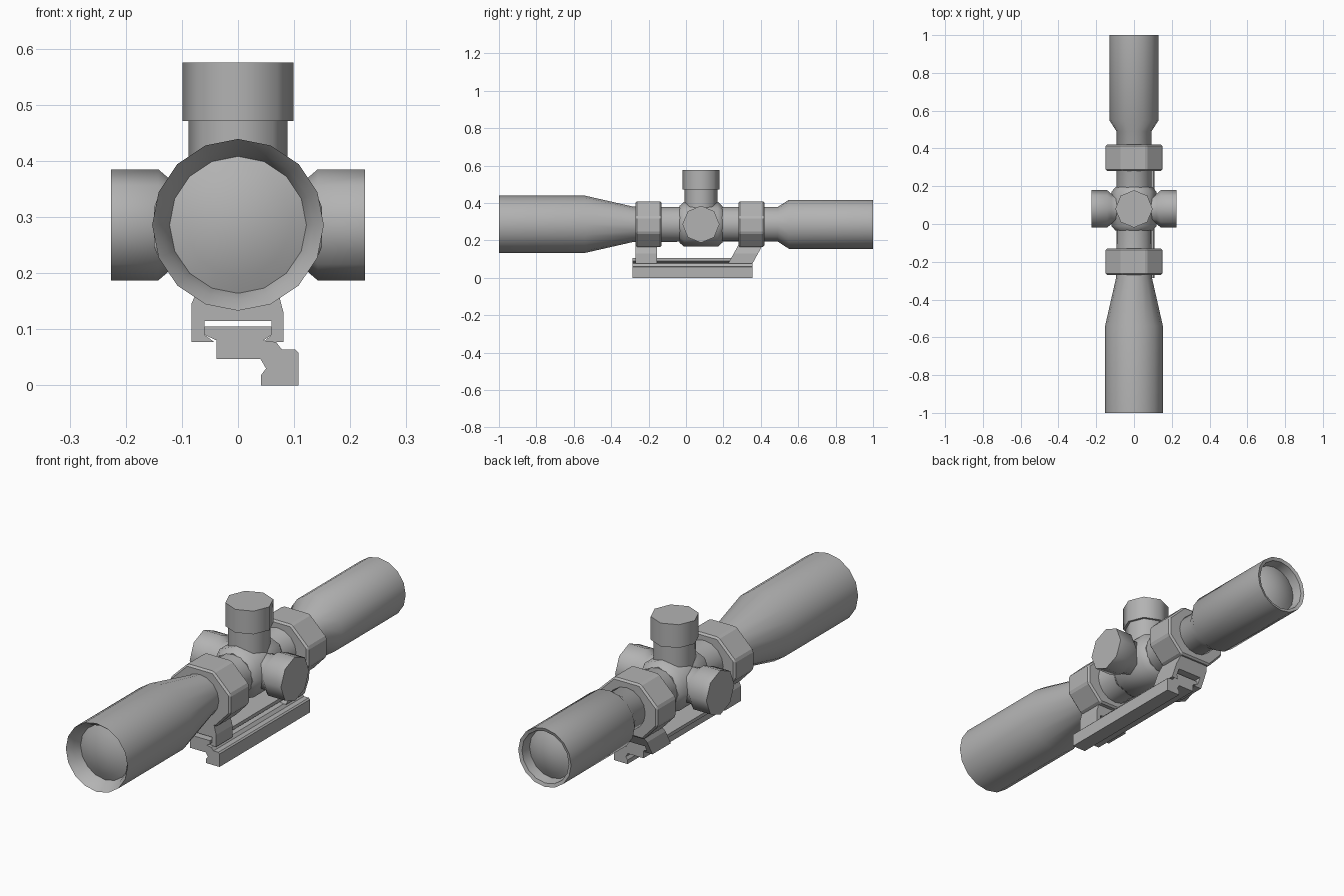
import bpy, bmesh, math
from mathutils import Vector

cube = bpy.data.objects.get("Cube")
if cube:
    bpy.data.objects.remove(cube, do_unlink=True)

AXIS_Z = 0.286      # height of the optical axis
TURRET_Y = 0.08     # position of the adjustment turrets

grey = bpy.data.materials.new("matte_grey")
grey.use_nodes = True
colour = (0.45, 0.45, 0.45, 1)
grey.diffuse_color = colour
grey.node_tree.nodes["Principled BSDF"].inputs["Base Color"].default_value = colour


def finish(name, bm, smooth_angle=None):
    bmesh.ops.recalc_face_normals(bm, faces=bm.faces[:])
    mesh = bpy.data.meshes.new(name)
    bm.to_mesh(mesh)
    bm.free()
    mesh.materials.append(grey)
    if smooth_angle:
        mesh.shade_smooth()
        mesh.set_sharp_from_angle(angle=math.radians(smooth_angle))
    obj = bpy.data.objects.new(name, mesh)
    bpy.context.collection.objects.link(obj)
    return obj


def lathe(name, profile, origin, axis, sides, smooth_angle):
    """Spin (distance, radius) pairs round an axis; radius 0 closes an end."""
    bm = bmesh.new()
    axis, origin = Vector(axis), Vector(origin)
    u = Vector((1, 0, 0)) if axis.z else Vector((0, 0, 1))
    v = axis.cross(u)
    rings = []
    for d, r in profile:
        centre = origin + axis * d
        if r == 0:
            rings.append([bm.verts.new(centre)] * sides)
            continue
        angles = [2 * math.pi * i / sides for i in range(sides)]
        rings.append([bm.verts.new(centre + r * (u * math.cos(a) + v * math.sin(a)))
                      for a in angles])
    for a, b in zip(rings, rings[1:]):
        for i in range(sides):
            j = (i + 1) % sides
            bm.faces.new(list(dict.fromkeys((a[i], a[j], b[j], b[i]))))
    return finish(name, bm, smooth_angle)


def extrude(name, outline, y0, y1, lean=0.0, pivot=0.0):
    """Extrude an x-z outline along y; lean slides it back with height."""
    bm = bmesh.new()
    ends = [[bm.verts.new((x, y + lean * (z - pivot), z)) for x, z in outline]
            for y in (y0, y1)]
    for end in ends:
        bm.faces.new(end)
    n = len(outline)
    for i in range(n):
        j = (i + 1) % n
        bm.faces.new((ends[0][i], ends[0][j], ends[1][j], ends[1][i]))
    return finish(name, bm)


# Main tube: objective bell, taper, tube and eyepiece, with recessed ends
lathe("scope_tube", [
    (-0.94, 0.122), (-0.975, 0.134), (-1.0, 0.153), (-0.54, 0.153),
    (-0.28, 0.094), (0.49, 0.092), (0.55, 0.131), (1.0, 0.131),
    (0.995, 0.116), (0.95, 0.11)],
    (0, 0, AXIS_Z), (0, 1, 0), 16, 35)

# Domed lenses
for name, edge, radius, out in (("front_lens", -0.94, 0.122, -1),
                                ("rear_lens", 0.95, 0.11, 1)):
    dome = [(edge + out * 0.03 * (1 - t * t), radius * t) for t in (1, 0.75, 0.5, 0.25, 0)]
    lathe(name, dome, (0, 0, AXIS_Z), (0, 1, 0), 16, 40)

# Turret housing around the tube
lathe("turret_housing", [
    (-0.115, 0.09), (-0.115, 0.098), (-0.09, 0.12), (0.09, 0.12),
    (0.115, 0.098), (0.115, 0.09)],
    (0, TURRET_Y, AXIS_Z), (0, 1, 0), 8, 50)

# Side turrets
for name, side in (("left_turret", 1), ("right_turret", -1)):
    lathe(name, [(0.08, 0.078), (0.12, 0.08), (0.142, 0.099), (0.226, 0.099), (0.226, 0)],
          (0, TURRET_Y, AXIS_Z), (side, 0, 0), 8, 50)

# Top turret with neck and cap
lathe("top_turret_neck", [(0.05, 0.088), (0.19, 0.088)],
      (0, TURRET_Y, AXIS_Z), (0, 0, 1), 8, 50)
lathe("top_turret_cap", [(0.185, 0), (0.185, 0.099), (0.289, 0.099), (0.289, 0)],
      (0, TURRET_Y, AXIS_Z), (0, 0, 1), 8, 50)

# Octagonal mounting rings
half = [(0.065, 0.408), (0.15, 0.325), (0.15, 0.24), (0.08, 0.165)]
ring = half + [(-x, z) for x, z in reversed(half)]
for name, y in (("front_ring", -0.27), ("rear_ring", 0.28)):
    obj = extrude(name, ring, y, y + 0.14)
    bevel = obj.modifiers.new("Bevel", "BEVEL")
    bevel.width = 0.008
    bevel.segments = 1

# Clamps gripping the rail: upright in front, leaning at the back
clamp = [(-0.068, 0.18), (-0.083, 0.145), (-0.083, 0.077), (-0.042, 0.077),
         (-0.06, 0.09), (-0.06, 0.115), (0.06, 0.115), (0.06, 0.09),
         (0.045, 0.077), (0.081, 0.077), (0.081, 0.13), (0.068, 0.18)]
extrude("front_clamp", clamp, -0.27, -0.155)
extrude("rear_clamp", clamp, 0.28, 0.41, lean=0.55, pivot=0.175)

# Dovetail rail with the offset side foot
rail = [(-0.06, 0.105), (-0.06, 0.09), (-0.038, 0.08), (-0.038, 0.047),
        (0.04, 0.047), (0.05, 0.03), (0.041, 0.018), (0.041, 0),
        (0.108, 0), (0.108, 0.058), (0.102, 0.064), (0.078, 0.064),
        (0.068, 0.077), (0.045, 0.08), (0.06, 0.09), (0.06, 0.105)]
extrude("mount_rail", rail, -0.285, 0.355)
